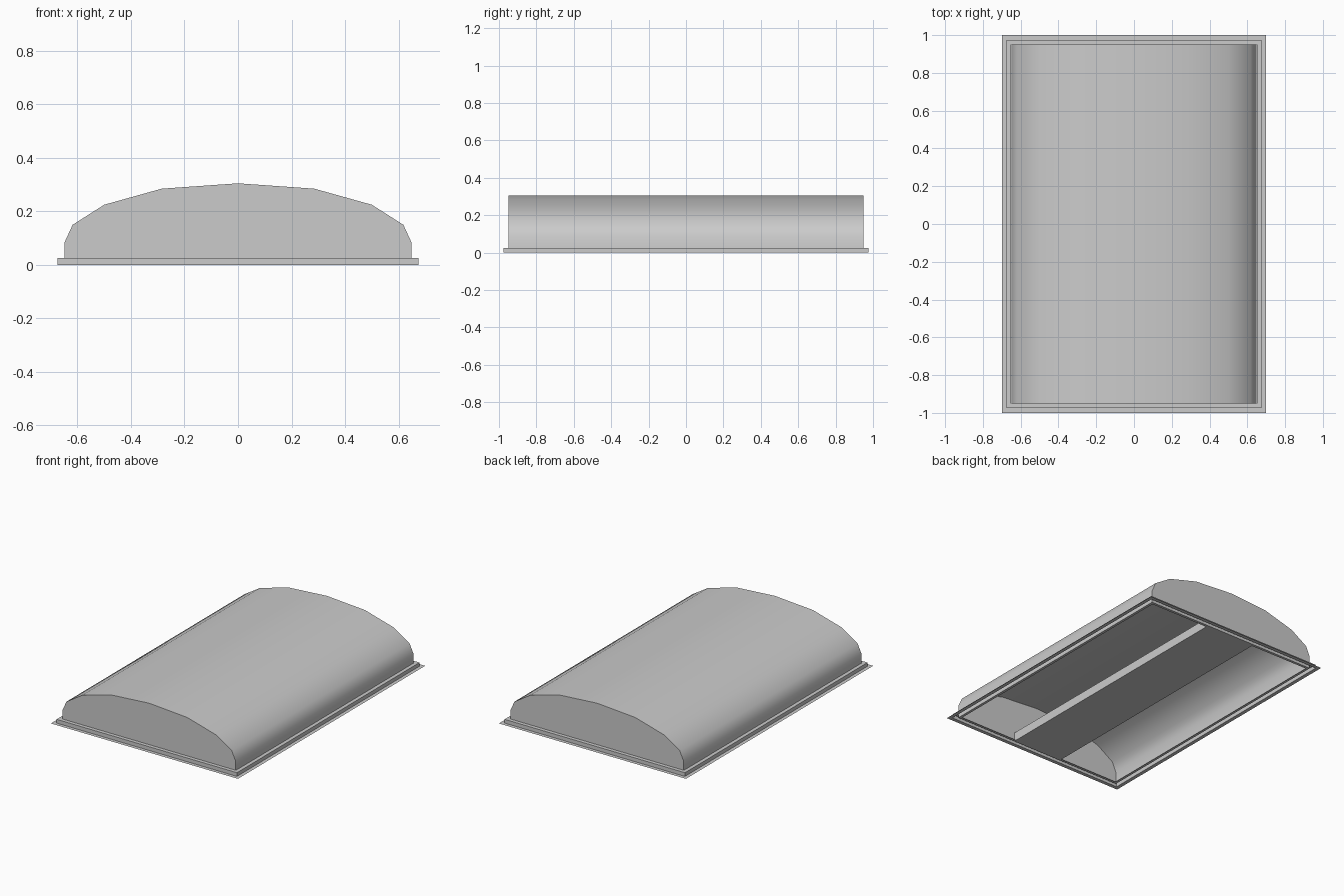
import bpy, math

if "Cube" in bpy.data.objects:
    bpy.data.objects.remove(bpy.data.objects["Cube"])

def make(name, verts, faces, smooth=False):
    me = bpy.data.meshes.new(name)
    me.from_pydata(verts, [], faces)
    ob = bpy.data.objects.new(name, me)
    bpy.context.collection.objects.link(ob)
    bpy.context.view_layer.objects.active = ob
    ob.select_set(True)
    if smooth:
        bpy.ops.object.shade_smooth_by_angle(angle=math.radians(40))
    ob.select_set(False)
    return ob

def rect_loft(name, steps):
    """Connect concentric rectangles given as (half x, half y, z)."""
    verts, faces = [], []
    for x, y, z in steps:
        verts += [(-x, -y, z), (x, -y, z), (x, y, z), (-x, y, z)]
    for k in range(len(steps) - 1):
        for i in range(4):
            j = (i + 1) % 4
            faces.append((4*k + i, 4*k + j, 4*k + 4 + j, 4*k + 4 + i))
    return make(name, verts, faces)

# Stepped flange: flat outer rim, small riser, upper ledge
rect_loft("stepped_flange", [(0.70, 1.0, 0), (0.675, 0.975, 0),
                             (0.675, 0.975, 0.025), (0.65, 0.95, 0.025)])

# Arched shell, open at the bottom, with flat end walls
half = [(0.648, 0), (0.648, 0.085), (0.618, 0.15), (0.50, 0.225), (0.285, 0.285)]
profile = half + [(0, 0.305)] + [(-x, z) for x, z in reversed(half)]
n = len(profile)
verts = [(x, y, z) for y in (-0.95, 0.95) for x, z in profile]
faces = [(i + 1, i, n + i, n + i + 1) for i in range(n - 1)]
faces += [tuple(range(n)), tuple(reversed(range(n, 2 * n)))]
make("arched_shell", verts, faces, smooth=True)

# Narrow lip along the bottom edge of the shell
rect_loft("bottom_lip", [(0.648, 0.95, 0), (0.63, 0.932, 0)])

# Long central box under the arch
bpy.ops.mesh.primitive_cube_add(size=1, location=(0, 0, 0.03))
box = bpy.context.object
box.name = "central_channel"
box.scale = (0.375, 1.898, 0.06)
